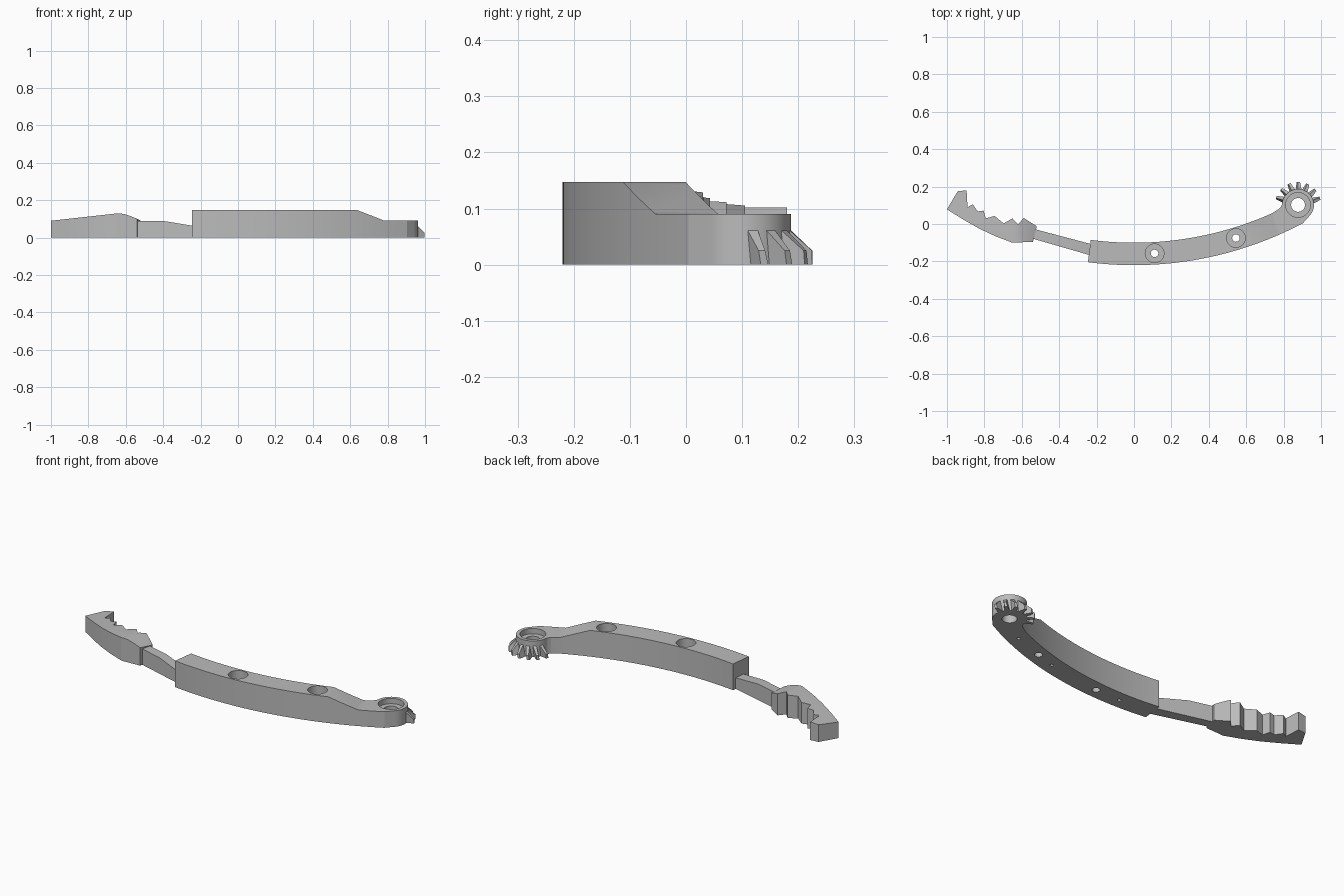
import bpy, bmesh, math
from mathutils import Matrix, Vector

if "Cube" in bpy.data.objects:
    bpy.data.objects.remove(bpy.data.objects["Cube"])

grey = bpy.data.materials.new("plain grey")
grey.use_nodes = True
colour = (0.5, 0.5, 0.5, 1)
grey.diffuse_color = colour
grey.node_tree.nodes["Principled BSDF"].inputs["Base Color"].default_value = colour

ARC_Y, OUTER, INNER = 1.71, 1.93, 1.81
HUB = Vector((0.877, 0.102, 0))
HUB_R = 0.085


def make(name, bm):
    bmesh.ops.recalc_face_normals(bm, faces=bm.faces)
    mesh = bpy.data.meshes.new(name)
    bm.to_mesh(mesh)
    bm.free()
    obj = bpy.data.objects.new(name, mesh)
    bpy.context.collection.objects.link(obj)
    mesh.materials.append(grey)
    return obj


def prism(name, points, direction):
    """Extrude a flat polygon along a direction."""
    bm = bmesh.new()
    face = bm.faces.new([bm.verts.new(p) for p in points])
    new = bmesh.ops.extrude_face_region(bm, geom=[face], use_keep_orig=True)["geom"]
    bmesh.ops.translate(bm, vec=direction, verts=[v for v in new if isinstance(v, bmesh.types.BMVert)])
    return make(name, bm)


def plan(name, points, height):
    return prism(name, [(x, y, 0) for x, y in points], (0, 0, height))


def side_profile(name, points):
    return prism(name, [(x, -0.5, z) for x, z in points], (0, 1, 0))


def cylinder(name, x, y, low, high, radius):
    bm = bmesh.new()
    bmesh.ops.create_cone(bm, cap_ends=True, segments=40, radius1=radius, radius2=radius,
                          depth=high - low,
                          matrix=Matrix.Translation((x, y, (low + high) / 2)))
    return make(name, bm)


def combine(obj, cutter, operation):
    mod = obj.modifiers.new(operation, 'BOOLEAN')
    mod.operation, mod.solver, mod.object = operation, 'EXACT', cutter
    bpy.context.view_layer.objects.active = obj
    bpy.ops.object.modifier_apply(modifier=mod.name)
    bpy.data.objects.remove(cutter)


def arc(radius, start, end, count):
    for i in range(count + 1):
        a = start + (end - start) * i / count
        yield radius * math.sin(a), ARC_Y - radius * math.cos(a)


# Curved body running into the round hub
outline = list(arc(OUTER, -0.128, 0.487, 40))
for i in range(31):
    a = math.radians(-45 + 220 * i / 30)
    outline.append((HUB.x + HUB_R * math.cos(a), HUB.y + HUB_R * math.sin(a)))
outline += [(0.789, 0.098), (0.778, 0.083)]
outline += arc(INNER, 0.42, -0.128, 36)
body = plan("curved_body", outline, 0.147)

# Ramp down to the thinner hub end
ramp = side_profile("ramp_cutter", [(-0.0785, 0.147), (0.0785, 0.09), (0.6, 0.09),
                                    (0.6, 0.3), (-0.0785, 0.3)])
mid = 0.377
ramp.matrix_world = (Matrix.Translation((1.87 * math.sin(mid), ARC_Y - 1.87 * math.cos(mid), 0))
                     @ Matrix.Rotation(mid, 4, 'Z'))
bpy.context.view_layer.update()
combine(body, ramp, 'DIFFERENCE')

# Counterbored screw holes, hub bearing seat and small pin holes
for x, y in ((0.11, -0.157), (0.545, -0.075)):
    combine(body, cylinder("bore", x, y, 0.06, 0.3, 0.05), 'DIFFERENCE')
    combine(body, cylinder("hole", x, y, -0.1, 0.3, 0.02), 'DIFFERENCE')
combine(body, cylinder("seat", HUB.x, HUB.y, 0.06, 0.3, 0.066), 'DIFFERENCE')
combine(body, cylinder("hole", HUB.x, HUB.y, -0.1, 0.3, 0.037), 'DIFFERENCE')
for x in (-0.04, 0.43, 0.72):
    y = ARC_Y - math.sqrt(1.87 ** 2 - x * x)
    combine(body, cylinder("pin", x, y, -0.1, 0.03, 0.009), 'DIFFERENCE')

# Bevelled, slightly twisted gear teeth on the outside of the hub
bm = bmesh.new()
for i in range(7):
    angle = math.radians(18 + 24 * i)
    rings = []
    for radius, z, half, twist in ((0.075, 0, 0.014, 0), (0.123, 0, 0.007, 0),
                                   (0.123, 0.025, 0.006, -0.04), (0.075, 0.07, 0.01, -0.14)):
        turn = Matrix.Rotation(angle + twist, 3, 'Z')
        rings.append([bm.verts.new(HUB + turn @ Vector((radius, s * half, z))) for s in (-1, 1)])
    for j in range(4):
        a, b = rings[j], rings[(j + 1) % 4]
        bm.faces.new((a[0], b[0], b[1], a[1]))
    for s in (0, 1):
        bm.faces.new([r[s] for r in rings])
teeth = make("gear_teeth", bm)

# Thin tapered arm between body and jaw
arm = plan("link_arm", [(-0.2, -0.177), (-0.2, -0.115), (-0.56, -0.02), (-0.56, -0.073)], 0.3)
combine(arm, side_profile("arm_profile", [(-0.7, 0), (-0.1, 0), (-0.1, 0.04),
                                          (-0.4, 0.089), (-0.7, 0.089)]), 'INTERSECT')

# Toothed jaw at the tip
jaw = plan("toothed_jaw", [
    (-1, 0.078), (-0.943, 0.175), (-0.895, 0.18), (-0.89, 0.09), (-0.862, 0.105),
    (-0.835, 0.067), (-0.804, 0.072), (-0.793, 0.03), (-0.745, 0.043), (-0.697, 0.003),
    (-0.65, 0.03), (-0.62, -0.003), (-0.59, 0.032), (-0.52, -0.012), (-0.54, -0.095),
    (-0.65, -0.1), (-0.74, -0.066), (-0.825, -0.026), (-0.91, 0.022)], 0.3)
combine(jaw, side_profile("jaw_profile", [
    (-1.1, 0), (-0.4, 0), (-0.4, 0.088), (-0.52, 0.09), (-0.55, 0.105), (-0.58, 0.117),
    (-0.61, 0.126), (-0.64, 0.13), (-1, 0.09), (-1.1, 0.079)]), 'INTERSECT')

# Smooth the rounded walls, keep edges crisp
bpy.ops.object.select_all(action='DESELECT')
for obj in (body, arm, jaw):
    obj.select_set(True)
bpy.context.view_layer.objects.active = body
bpy.ops.object.shade_smooth_by_angle(angle=math.radians(20))
